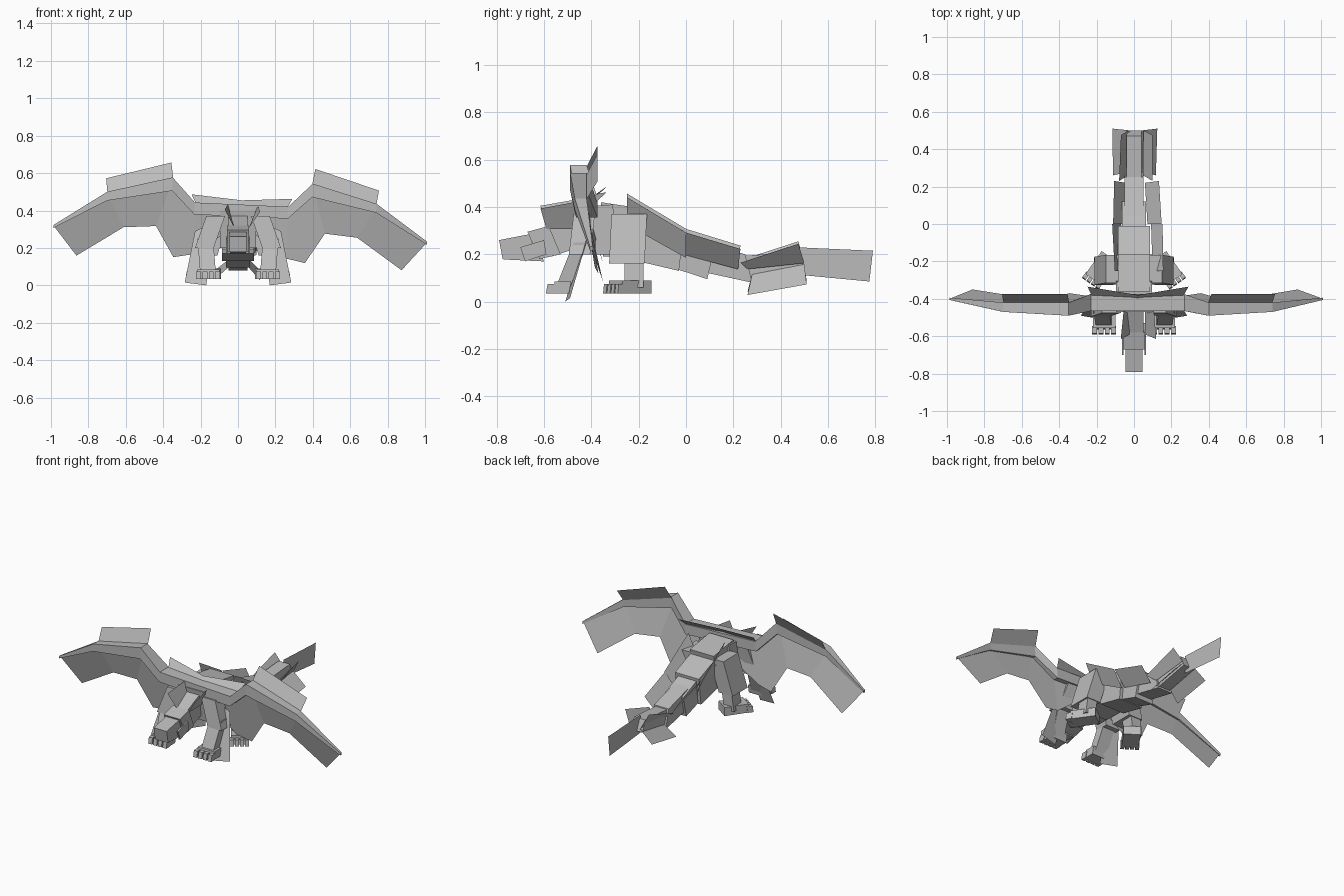
import bpy, bmesh
from math import radians
from mathutils import Vector, Matrix

cube = bpy.data.objects.get("Cube")
if cube:
    bpy.data.objects.remove(cube)

grey = bpy.data.materials.new("stone_grey")
grey.use_nodes = True
grey.diffuse_color = (0.5, 0.5, 0.5, 1)
grey.node_tree.nodes["Principled BSDF"].inputs["Base Color"].default_value = (0.5, 0.5, 0.5, 1)


def make(name, verts, faces, roll=0.0):
    mesh = bpy.data.meshes.new(name)
    bm = bmesh.new()
    vs = [bm.verts.new(Matrix.Rotation(roll, 3, 'Y') @ Vector(v)) for v in verts]
    for f in faces:
        bm.faces.new([vs[i] for i in f])
    bmesh.ops.recalc_face_normals(bm, faces=bm.faces)
    bm.to_mesh(mesh)
    bm.free()
    mesh.materials.append(grey)
    ob = bpy.data.objects.new(name, mesh)
    bpy.context.collection.objects.link(ob)
    return ob


def plate(name, pts, roll=0.0):
    return make(name, pts, [range(len(pts))], roll)


def prism(name, a, b, roll=0.0):
    """Solid between two matching outlines."""
    n = len(a)
    faces = [range(n), range(n, 2 * n)]
    faces += [(i, (i + 1) % n, (i + 1) % n + n, i + n) for i in range(n)]
    return make(name, a + b, faces, roll)


def slab(name, outline, half, x=0.0):
    """Side outline (y, z) widened along x."""
    return prism(name, [(x - half, y, z) for y, z in outline],
                 [(x + half, y, z) for y, z in outline])


def beam(name, p, q, wx, wy, roll=0.0):
    """Upright limb between two points with a flat rectangular section."""
    ring = lambda c: [(c[0] + i * wx, c[1] + j * wy, c[2])
                      for i, j in ((-1, -1), (1, -1), (1, 1), (-1, 1))]
    return prism(name, ring(p), ring(q), roll)


# Head, neck and trunk
slab("snout", [(-.79, .26), (-.66, .285), (-.64, .2), (-.775, .18)], .046)
slab("lower_jaw", [(-.775, .195), (-.62, .215), (-.6, .17), (-.77, .178)], .042)
slab("skull", [(-.67, .295), (-.58, .32), (-.53, .2), (-.62, .18)], .058)
slab("neck", [(-.6, .31), (-.42, .39), (-.42, .24), (-.57, .19)], .05)
slab("chest", [(-.47, .4), (-.31, .41), (-.28, .2), (-.44, .2)], .095)
slab("waist", [(-.36, .42), (-.16, .39), (-.2, .19), (-.35, .19)], .085)
slab("hips", [(-.27, .4), (-.01, .3), (-.03, .13), (-.2, .17)], .085)
slab("rump", [(-.15, .34), (.12, .225), (.09, .095), (-.17, .18)], .065)
slab("tail_base", [(.0, .27), (.25, .2), (.28, .08), (.05, .13)], .052)
slab("tail_end", [(.2, .19), (.47, .21), (.5, .14), (.25, .09)], .04)
plate("tail_blade", [(0, .46, .23), (0, .79, .215), (0, .775, .085), (0, .46, .115)])

# Flared plates along the spine, neck and tail
spine = [("neck_frill", [(.04, -.59, .31), (.04, -.45, .31), (.08, -.45, .43), (.095, -.615, .4)]),
         ("back_plate", [(.08, -.25, .33), (.08, .0, .19), (.135, .0, .3), (.13, -.25, .45)]),
         ("rump_plate", [(.06, .0, .2), (.05, .22, .14), (.12, .23, .23), (.13, .0, .3)]),
         ("tail_upper_fin", [(.04, .26, .14), (.04, .5, .165), (.085, .475, .25), (.09, .23, .17)]),
         ("tail_lower_fin", [(.03, .28, .12), (.03, .5, .16), (.12, .51, .08), (.115, .26, .035)])]
for side, s in (("left", 1), ("right", -1)):
    m = lambda pts: [(s * x, y, z) for x, y, z in pts]
    for name, pts in spine:
        plate(f"{side}_{name}", m(pts), .06)
    # Cheeks, brow horns and shoulder crest
    slab(f"{side}_cheek", [(-.7, .23), (-.6, .26), (-.59, .2), (-.68, .17)], .005, s * .06)
    plate(f"{side}_shoulder_spike", m([(.06, -.31, .37), (.04, -.18, .38), (.1, -.16, .33)]))

    # Wing arm: shoulder, upper arm, forearm and finger
    joints = [(.0, -.42, .4), (.25, -.42, .4), (.375, -.455, .525), (.72, -.445, .445), (1.0, -.4, .27)]
    depth = [.045, .045, .035, .025, .006]
    thick = [.032, .032, .036, .024, .008]
    for i, label in enumerate(("shoulder", "upper_arm", "forearm", "finger")):
        rings = [[(x, y + a * d, z + b * t) for a, b in ((-1, -1), (1, -1), (1, 1), (-1, 1))]
                 for (x, y, z), d, t in list(zip(joints, depth, thick))[i:i + 2]]
        prism(f"{side}_wing_{label}", m(rings[0]), m(rings[1]), .045)

    # Wing membranes and the raised strips along the top
    sheets = [("inner", [(.03, -.41, .41), (.25, -.41, .41), (.25, -.385, .155), (.03, -.38, .31)]),
              ("middle", [(.25, -.41, .41), (.375, -.45, .54), (.452, -.4, .297), (.352, -.37, .135), (.25, -.385, .155)]),
              ("outer", [(.375, -.45, .54), (.72, -.44, .455), (.625, -.39, .283), (.452, -.4, .297)]),
              ("tip", [(.72, -.44, .455), (1.0, -.4, .275), (.87, -.35, .12), (.625, -.39, .283)]),
              ("top_strip", [(.372, -.42, .555), (.72, -.42, .465), (.73, -.375, .54), (.385, -.375, .64)]),
              ("root_strip", [(.0, -.4, .425), (.245, -.385, .428), (.27, -.335, .475), (.0, -.38, .455)])]
    for name, pts in sheets:
        plate(f"{side}_wing_{name}", m(pts), .045)

    # Front leg with a trailing fringe
    beam(f"{side}_front_upper_leg", (s * .12, -.43, .37), (s * .18, -.45, .2), .05, .045)
    beam(f"{side}_front_lower_leg", (s * .175, -.445, .25), (s * .16, -.52, .06), .042, .03)
    beam(f"{side}_front_foot", (s * .16, -.53, .035), (s * .16, -.52, .085), .06, .035)
    plate(f"{side}_front_fringe", m([(.12, -.41, .34), (.23, -.41, .29), (.285, -.49, .015), (.17, -.51, .0)]))
    # Hind leg turned outward
    beam(f"{side}_thigh", (s * .1, -.24, .37), (s * .16, -.25, .16), .05, .075)
    beam(f"{side}_shin", (s * .16, -.22, .19), (s * .18, -.22, .06), .035, .04)
    foot = beam(f"{side}_hind_foot", (0, 0, 0), (0, 0, .055), .05, .075)
    foot.location = (s * .175, -.235, .035)
    foot.rotation_euler.z = s * radians(35)
    # Toes, four on each foot
    for i in range(4):
        off = (i - 1.5) * .034
        beam(f"{side}_front_toe_{i}", (s * .16 + off, -.572, .035), (s * .16 + off, -.565, .075), .013, .02)
        toe = beam(f"{side}_hind_toe_{i}", (off * .85, -.085, 0), (off * .85, -.08, .04), .011, .018)
        toe.location, toe.rotation_euler = foot.location, foot.rotation_euler
